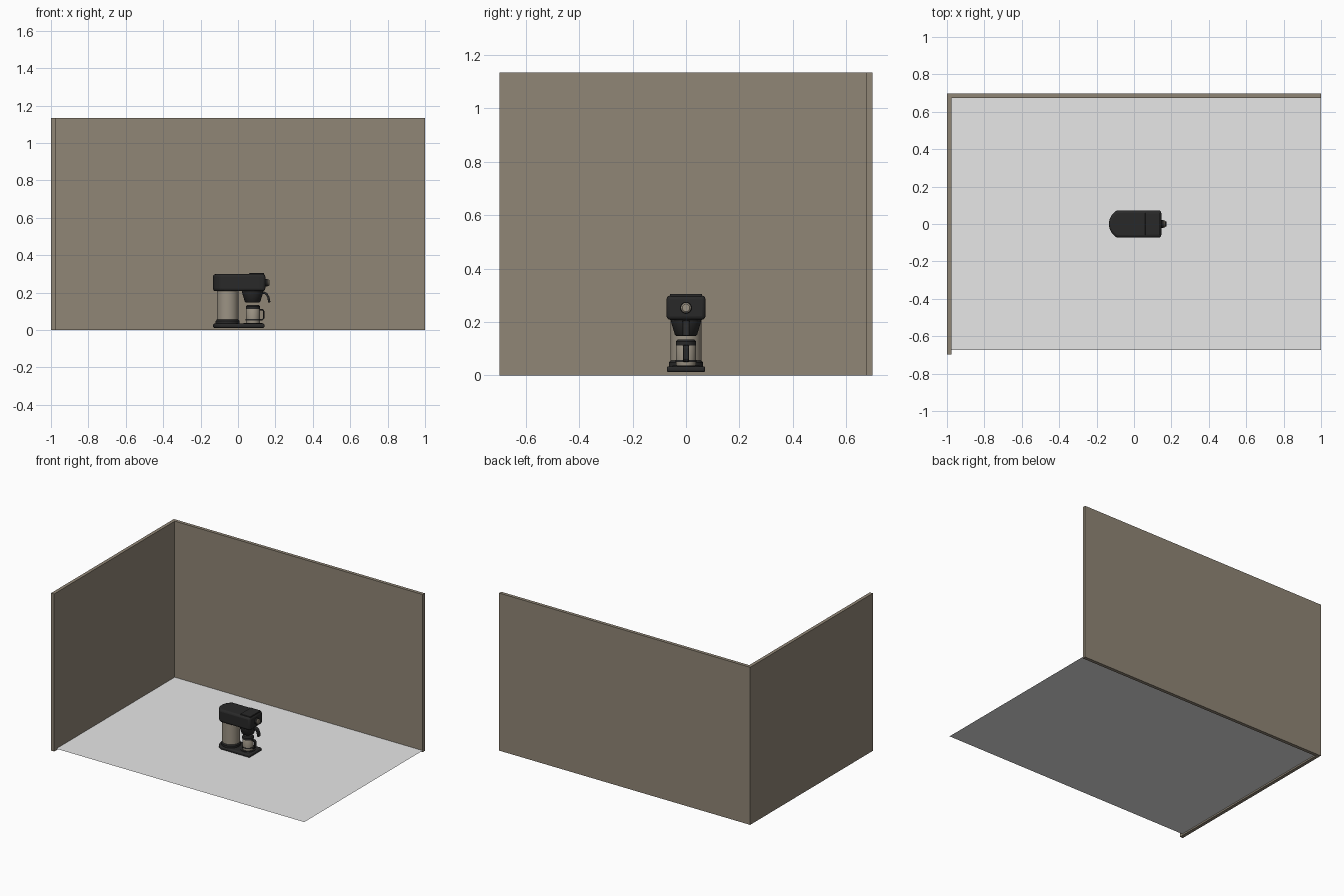
import bpy, bmesh, math
from mathutils import Vector

if "Cube" in bpy.data.objects:
    bpy.data.objects.remove(bpy.data.objects["Cube"])


def material(name, rgb):
    m = bpy.data.materials.new(name)
    m.diffuse_color = (*rgb, 1)
    m.use_nodes = True
    m.node_tree.nodes["Principled BSDF"].inputs["Base Color"].default_value = m.diffuse_color
    return m


FLOOR = material("pale grey floor", (0.8, 0.8, 0.8))
WALL = material("taupe wall", (0.28, 0.237, 0.18))
BLACK = material("matte black", (0.022, 0.022, 0.022))
METAL = material("warm metal", (0.33, 0.29, 0.23))


def finish(name, bm, mat, bevel=0, smooth=True):
    bmesh.ops.recalc_face_normals(bm, faces=bm.faces)
    mesh = bpy.data.meshes.new(name)
    bm.to_mesh(mesh)
    bm.free()
    ob = bpy.data.objects.new(name, mesh)
    bpy.context.collection.objects.link(ob)
    mesh.materials.append(mat)
    if bevel:
        mod = ob.modifiers.new("soft_edges", "BEVEL")
        mod.width, mod.segments, mod.limit_method = bevel, 3, "ANGLE"
        mod.angle_limit = math.radians(35)
    if smooth:
        bpy.ops.object.select_all(action="DESELECT")
        ob.select_set(True)
        bpy.context.view_layer.objects.active = ob
        bpy.ops.object.shade_smooth_by_angle(angle=math.radians(35))
    return ob


def box(name, lo, hi, mat, bevel=0):
    bm = bmesh.new()
    bmesh.ops.create_cube(bm, size=1)
    for v in bm.verts:
        v.co = [lo[i] + (v.co[i] + 0.5) * (hi[i] - lo[i]) for i in range(3)]
    return finish(name, bm, mat, bevel, bevel > 0)


def prism(name, outline, z0, z1, mat, bevel=0):
    bm = bmesh.new()
    face = bm.faces.new([bm.verts.new((x, y, z0)) for x, y in outline])
    top = bmesh.ops.extrude_face_region(bm, geom=[face])["geom"]
    bmesh.ops.translate(bm, vec=(0, 0, z1 - z0),
                        verts=[g for g in top if isinstance(g, bmesh.types.BMVert)])
    return finish(name, bm, mat, bevel)


def lathe(name, profile, centre, mat, axis="Z", steps=40):
    """Closed solid turned from (radius, height) pairs."""
    bm = bmesh.new()
    rings = []
    for r, h in profile:
        ring = []
        for i in range(steps):
            a = 2 * math.pi * i / steps
            p = (r * math.cos(a), r * math.sin(a), h)
            if axis == "X":
                p = (h, p[0], p[1])
            ring.append(bm.verts.new(Vector(p) + Vector(centre)))
        rings.append(ring)
    for a, b in zip(rings, rings[1:]):
        for i in range(steps):
            j = (i + 1) % steps
            bm.faces.new((a[i], a[j], b[j], b[i]))
    bm.faces.new(rings[0])
    bm.faces.new(rings[-1])
    return finish(name, bm, mat)


def strip(name, path, width, thick, mat):
    """Flat bar swept along an (x, z) path."""
    bm = bmesh.new()
    rings = []
    for i, p in enumerate(path):
        a, b = path[max(i - 1, 0)], path[min(i + 1, len(path) - 1)]
        n = Vector((a[1] - b[1], b[0] - a[0])).normalized() * thick / 2
        rings.append([bm.verts.new((p[0] + s * n.x, y, p[1] + s * n.y))
                      for s, y in ((1, -width / 2), (1, width / 2),
                                   (-1, width / 2), (-1, -width / 2))])
    for a, b in zip(rings, rings[1:]):
        for i in range(4):
            j = (i + 1) % 4
            bm.faces.new((a[i], a[j], b[j], b[i]))
    bm.faces.new(rings[0])
    bm.faces.new(rings[-1])
    return finish(name, bm, mat, 0.002)


def bullet(nose, shoulder, front, half):
    """Plan outline with a curved back end and a square front."""
    sag = shoulder - nose
    r = (half * half + sag * sag) / (2 * sag)
    a = math.asin(half / r)
    arc = [(nose + r - r * math.cos(t), r * math.sin(t))
           for t in (a - 2 * a * i / 14 for i in range(15))]
    return arc + [(front, -half), (front, half)]


# Room
bm = bmesh.new()
bm.faces.new([bm.verts.new((x, y, 0.011)) for x, y in
              ((-0.976, -0.674), (1, -0.674), (1, 0.674), (-0.976, 0.674))])
finish("floor", bm, FLOOR, smooth=False)
box("left_wall", (-1, -0.698, 0), (-0.976, 0.698, 1.135), WALL)
box("back_wall", (-0.976, 0.674, 0), (1, 0.698, 1.135), WALL)

# Machine body: base, column and head
prism("base", bullet(-0.134, -0.09, 0.142, 0.072), 0.012, 0.034, BLACK, 0.008)
lathe("column_collar", [(0.064, 0.03), (0.064, 0.048), (0.058, 0.056)],
      (-0.055, 0, 0), BLACK)
lathe("column", [(0.058, 0.05), (0.058, 0.215)], (-0.055, 0, 0), METAL)
prism("head", bullet(-0.134, -0.09, 0.146, 0.073), 0.208, 0.299, BLACK, 0.014)
box("head_lid", (0.06, -0.06, 0.29), (0.14, 0.06, 0.305), BLACK, 0.003)
lathe("brew_funnel", [(0.036, 0.148), (0.042, 0.153), (0.056, 0.2), (0.057, 0.215)],
      (0.078, 0, 0), BLACK)

# Knob and lever on the front end
lathe("knob_ring", [(0.021, 0), (0.021, 0.012), (0.018, 0.015)],
      (0.144, 0, 0.253), BLACK, "X")
lathe("knob", [(0.018, 0), (0.018, 0.01), (0.014, 0.014)],
      (0.154, 0, 0.253), METAL, "X")
strip("lever", [(0.10, 0.2), (0.14, 0.2), (0.153, 0.193), (0.162, 0.175),
                (0.168, 0.148)], 0.026, 0.012, BLACK)

# Cup with band, lid and handle
lathe("drip_plate", [(0.05, 0.03), (0.05, 0.037)], (0.08, 0, 0), BLACK)
lathe("cup", [(0.036, 0.036), (0.037, 0.04), (0.037, 0.112), (0.034, 0.117)],
      (0.08, 0, 0), METAL)
lathe("cup_band", [(0.039, 0.051), (0.039, 0.058)], (0.08, 0, 0), BLACK)
lathe("cup_lid", [(0.038, 0.112), (0.038, 0.126), (0.032, 0.134)],
      (0.08, 0, 0), BLACK)
strip("cup_handle", [(0.112, 0.109), (0.13, 0.109), (0.137, 0.102),
                     (0.137, 0.062), (0.13, 0.055), (0.112, 0.055)],
      0.022, 0.008, BLACK)
